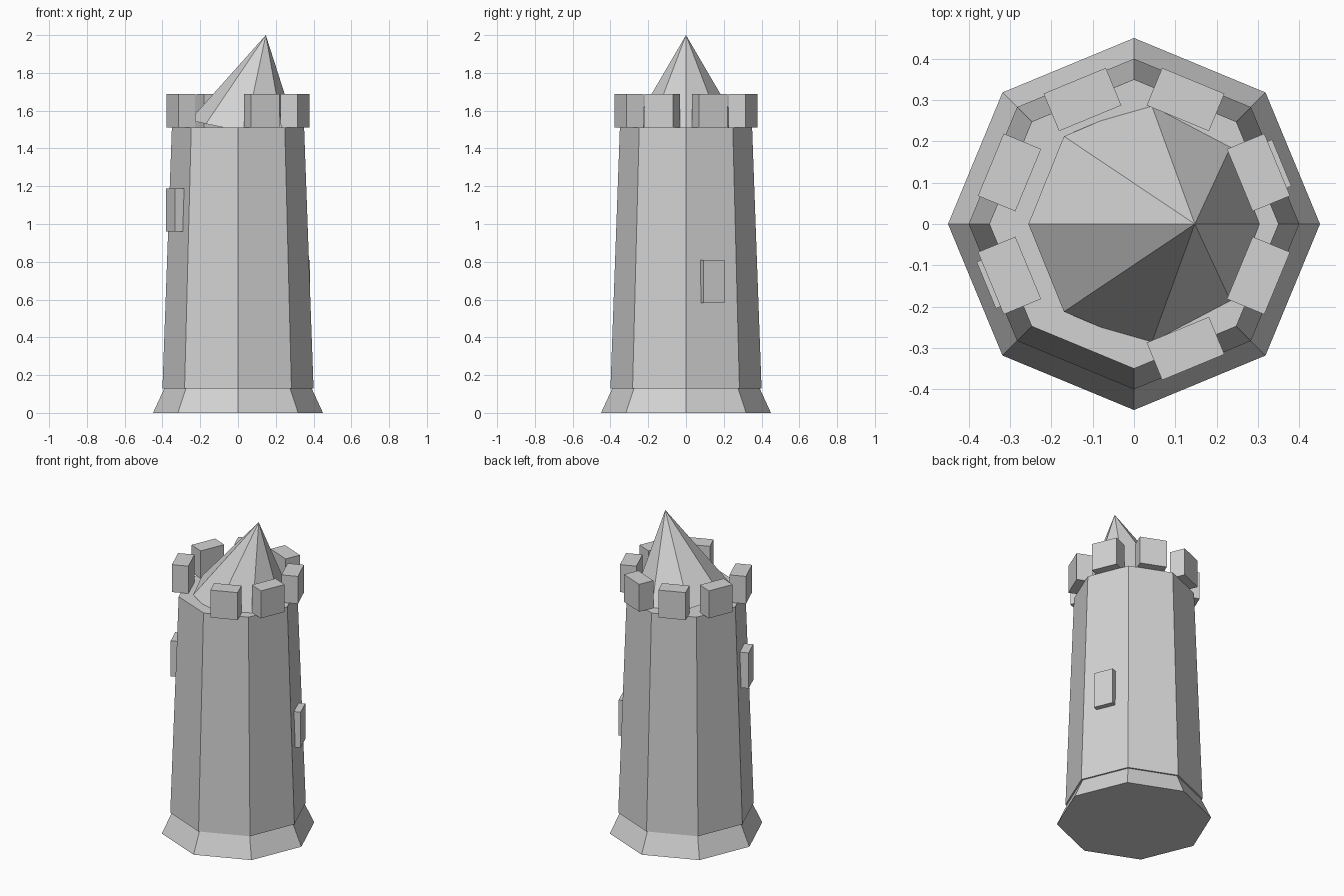
import bpy, math
from mathutils import Matrix, Vector

if "Cube" in bpy.data.objects:
    bpy.data.objects.remove(bpy.data.objects["Cube"])

stone = bpy.data.materials.new("stone grey")
stone.diffuse_color = (0.65, 0.65, 0.65, 1)
stone.use_nodes = True
stone.node_tree.nodes["Principled BSDF"].inputs["Base Color"].default_value = stone.diffuse_color


def finish(name):
    ob = bpy.context.object
    ob.name = name
    ob.data.materials.append(stone)
    return ob


def octagon(name, r1, r2, z0, z1):
    # eight-sided tapered drum with corners on the x and y axes
    bpy.ops.mesh.primitive_cone_add(vertices=8, radius1=r1, radius2=r2, depth=z1 - z0)
    ob = finish(name)
    ob.data.transform(Matrix.Translation((0, 0, (z0 + z1) / 2)))
    return ob


def block(name, angle, radius, z, size):
    # box facing outward at a given angle round the tower
    a = math.radians(angle)
    bpy.ops.mesh.primitive_cube_add(size=1)
    ob = finish(name)
    ob.data.transform(Matrix.Diagonal((*size, 1)))
    ob.location = (radius * math.cos(a), radius * math.sin(a), z)
    ob.rotation_euler = (0, 0, a)
    return ob


# Flared foot and tapering shaft
octagon("base", 0.45, 0.39, 0, 0.13)
octagon("tower_shaft", 0.40, 0.35, 0.13, 1.512)

# Battlements, with one missing at the front left
for k in range(8):
    if k != 5:
        block(f"battlement_{k}", 22.5 + 45 * k, 0.326, 1.6, (0.098, 0.163, 0.176))

# Window slabs
block("window_right", 22.5, 0.357, 0.695, (0.06, 0.122, 0.228))
block("window_left", 202.5, 0.357, 1.075, (0.06, 0.122, 0.228))

# Leaning spire, sunk into the top of the shaft
spire = octagon("spire", 0.30, 0, 0, 0.525)
spire.rotation_euler = (0, math.radians(12), 0)
spire.location = (0.038, 0, 1.4865)
